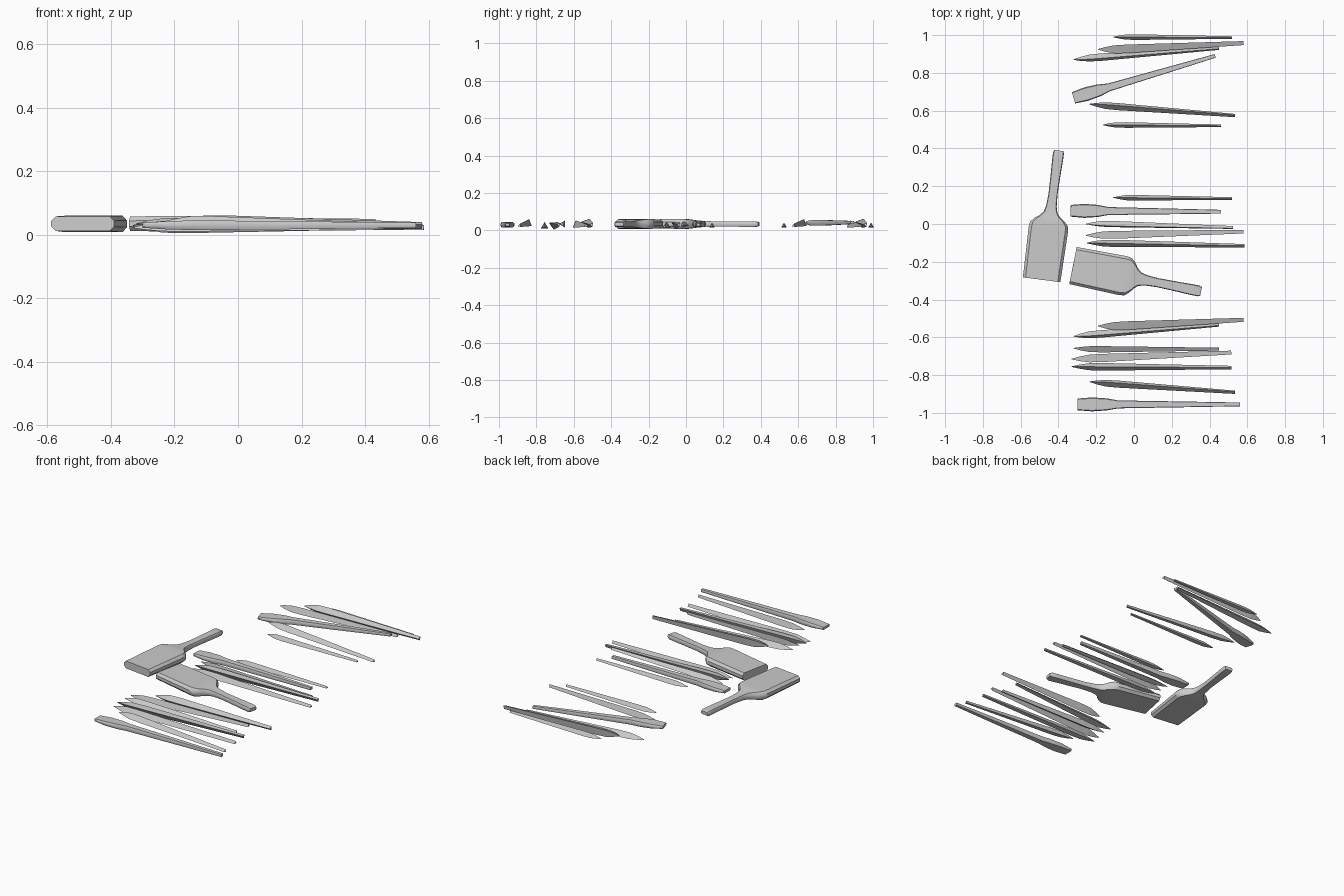
import bpy, bmesh
from math import radians, cos, sin, pi
from mathutils import Vector

cube = bpy.data.objects.get("Cube")
if cube:
    bpy.data.objects.remove(cube, do_unlink=True)

GREY = (0.6, 0.6, 0.6, 1)
mat = bpy.data.materials.new("plain grey")
mat.use_nodes = True
mat.diffuse_color = GREY
mat.node_tree.nodes["Principled BSDF"].inputs["Base Color"].default_value = GREY


def loft(name, start, end, stations, ring, smooth):
    """Skin a ring along start-end; stations are (distance share, half width, half height)."""
    start, end = Vector(start), Vector(end)
    u = (end - start).normalized()
    v = Vector((0, 0, 1)).cross(u).normalized()
    w = u.cross(v)
    bm = bmesh.new()
    rows = []
    for t, a, b in stations:
        c = start.lerp(end, t)
        rows.append([bm.verts.new(c + v * p * a + w * q * b) for p, q in ring])
    n = len(ring)
    for r, s in zip(rows, rows[1:]):
        for i in range(n):
            bm.faces.new((r[i], r[(i + 1) % n], s[(i + 1) % n], s[i]))
    bm.faces.new(rows[0])
    bm.faces.new(rows[-1])
    bmesh.ops.recalc_face_normals(bm, faces=bm.faces)
    me = bpy.data.meshes.new(name)
    bm.to_mesh(me)
    bm.free()
    me.materials.append(mat)
    if smooth:
        me.shade_smooth()
        me.set_sharp_from_angle(angle=radians(35))
    ob = bpy.data.objects.new(name, me)
    bpy.context.collection.objects.link(ob)


def triangle(roll):
    return [(cos(radians(roll) + k * 2 * pi / 3), sin(radians(roll) + k * 2 * pi / 3)) for k in range(3)]


# Octagonal section shared by the flat and wide brushes
OCTAGON = [(1, -.4), (1, .4), (.86, 1), (-.86, 1), (-1, .4), (-1, -.4), (-.86, -1), (.86, -1)]

# Pointed three-sided brushes: tip x, y, z, handle end x, y, z, radius, roll
POINTED = [
    (-.11, .99, .025, .52, .987, .025, .017, 90),
    (-.19, .925, .042, .58, .96, .03, .028, 290),
    (-.32, .87, .03, .45, .93, .025, .023, 100),
    (-.235, .635, .04, .535, .575, .025, .022, 80),
    (-.165, .525, .025, .46, .52, .025, .017, 90),
    (-.11, .14, .025, .52, .135, .025, .017, 90),
    (-.255, 0, .03, .525, -.02, .03, .02, 110),
    (-.255, -.06, .032, .58, -.04, .03, .024, 275),
    (-.25, -.1, .025, .585, -.115, .02, .022, 90),
    (-.19, -.54, .042, .58, -.505, .03, .028, 290),
    (-.32, -.595, .03, .45, -.535, .025, .023, 100),
    (-.32, -.657, .035, .45, -.66, .03, .022, 300),
    (-.33, -.715, .03, .515, -.68, .03, .025, 275),
    (-.33, -.755, .022, .515, -.76, .022, .023, 90),
    (-.235, -.835, .04, .535, -.89, .025, .022, 80),
]
for i, (x, y, z, ex, ey, ez, r, roll) in enumerate(POINTED):
    shape = [(0, .08), (.05, .55), (.11, .93), (.2, 1), (.6, .73), (1, .46)]
    loft(f"pointed_brush_{i + 1}", (x, y, z), (ex, ey, ez),
         [(t, k * r, k * r) for t, k in shape], triangle(roll), False)

# Flat-tipped brushes: bristles, ferrule, then tapering handle
FLAT = [((-.32, .668, .04), (.43, .89, .042)),
        ((-.335, .07, .035), (.46, .065, .03)),
        ((-.30, -.955, .03), (.56, -.955, .03))]
for i, (a, b) in enumerate(FLAT):
    loft(f"flat_brush_{i + 1}", a, b,
         [(0, .031, .008), (.09, .037, .013), (.18, .032, .015), (.25, .021, .015),
          (.6, .016, .012), (1, .01, .008)], OCTAGON, True)

# Wide brushes: bristle block, rounded shoulder, neck and handle
WIDE = [((-.489, -.295, .035), (-.398, .389, .033)),
        ((-.323, -.22, .035), (.355, -.357, .033))]
for i, (a, b) in enumerate(WIDE):
    loft(f"wide_brush_{i + 1}", a, b,
         [(0, .1, .023), (.39, .105, .026), (.43, .101, .026), (.465, .08, .024), (.49, .055, .021),
          (.52, .037, .019), (.57, .028, .016), (.66, .024, .014), (.8, .026, .014),
          (.93, .029, .014), (.98, .029, .014), (1, .024, .01)], OCTAGON, True)
